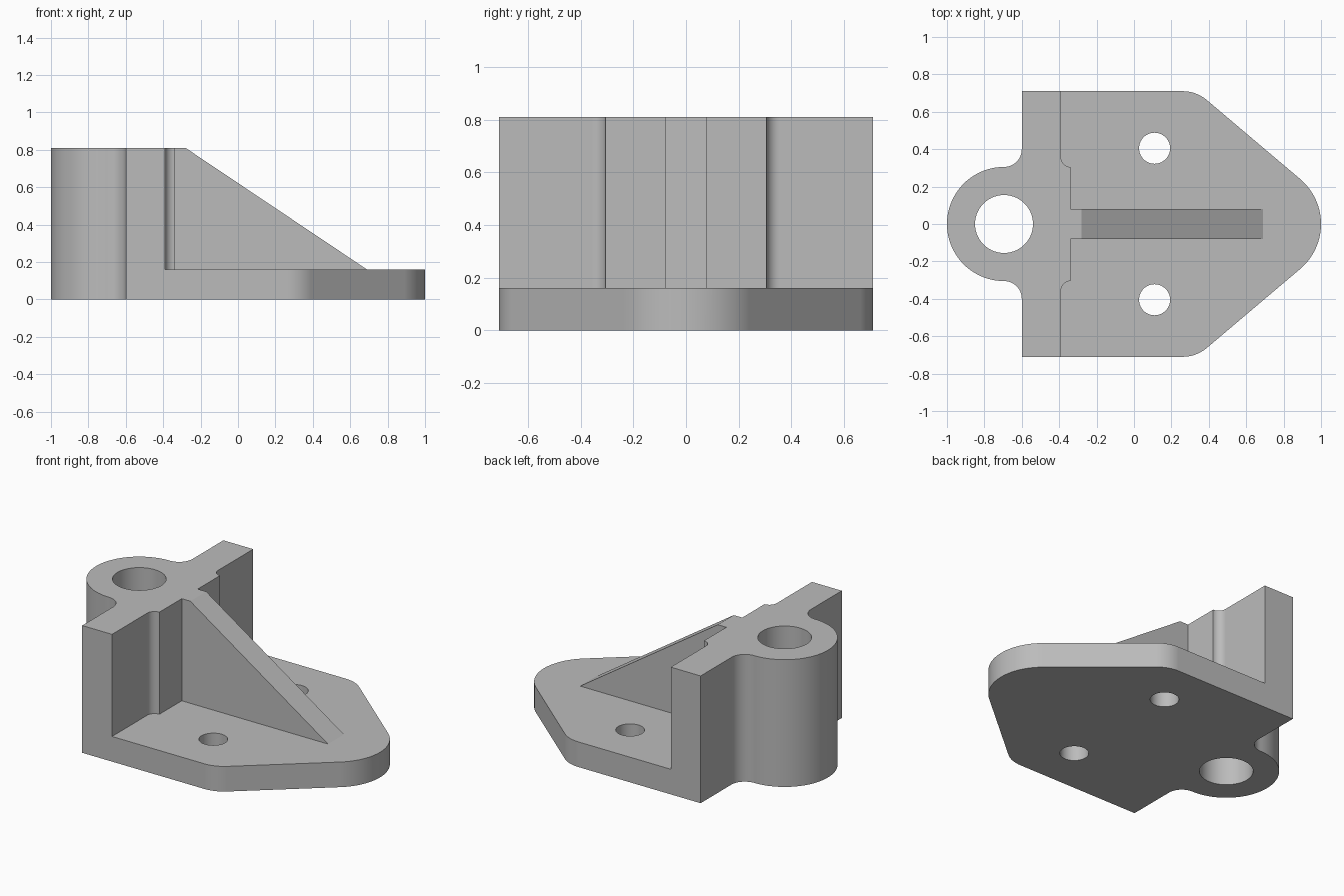
import bpy
import bmesh
from math import sin, cos, radians
from mathutils import Vector

cube = bpy.data.objects.get("Cube")
if cube:
    bpy.data.objects.remove(cube, do_unlink=True)

HEIGHT, PLATE = 0.81, 0.16      # wall height, base plate thickness
RIB = 0.08                      # half thickness of the rib
BOSS_X = -0.695                 # centre of the boss


def arc(cx, cy, r, start, end, steps):
    """Points along a circular arc, angles in degrees."""
    angles = [radians(start + (end - start) * i / steps) for i in range(steps + 1)]
    return [(cx + r * cos(a), cy + r * sin(a)) for a in angles]


def prism(name, outline, low, high, axis="z"):
    """Closed solid swept from an outline along z, or along y for an xz outline."""
    bm = bmesh.new()
    place = (lambda u, v: (u, v, low)) if axis == "z" else (lambda u, v: (u, low, v))
    sweep = Vector((0, 0, high - low) if axis == "z" else (0, high - low, 0))
    face = bm.faces.new([bm.verts.new(place(u, v)) for u, v in outline])
    top = bmesh.ops.extrude_face_region(bm, geom=[face])["geom"]
    bmesh.ops.translate(bm, vec=sweep, verts=[g for g in top if isinstance(g, bmesh.types.BMVert)])
    bmesh.ops.recalc_face_normals(bm, faces=bm.faces)
    mesh = bpy.data.meshes.new(name)
    bm.to_mesh(mesh)
    bm.free()
    obj = bpy.data.objects.new(name, mesh)
    bpy.context.collection.objects.link(obj)
    return obj


def mirrored(points):
    return [(x, -y) for x, y in points]


# Full-height block: rounded nose, sloped corners, filleted boss
half = (arc(0.685, 0, 0.315, 0, 49.6, 16)
        + arc(0.26, 0.51, 0.2, 49.6, 90, 12)
        + [(-0.6, 0.71)]
        + arc(BOSS_X, 0.4, 0.095, 0, -90, 12)
        + arc(BOSS_X, 0, 0.305, 90, 180, 28)[1:])
bracket = prism("bracket", half + mirrored(half[-2:0:-1]), 0, HEIGHT)

# Pockets beside the rib, leaving the wall with its filleted step
pocket = ([(-0.34, RIB), (2, RIB), (2, 1), (-0.39, 1)]
          + arc(-0.34, 0.355, 0.05, 180, 270, 10))
cutters = [prism("pocket_left_cutter", pocket, PLATE, 1),
           prism("pocket_right_cutter", mirrored(pocket), PLATE, 1)]

# Sloping top of the rib
slope = (HEIGHT - PLATE) / (0.69 + 0.28)
wedge = [(0.69, PLATE), (2, PLATE), (2, 1), (0.69 - (1 - PLATE) / slope, 1)]
cutters.append(prism("rib_slope_cutter", wedge, -0.1, 0.1, "y"))

# Boss bore and the two bolt holes
for name, x, y, r in (("bore", BOSS_X, 0, 0.155),
                      ("left_bolt_hole", 0.11, 0.405, 0.083),
                      ("right_bolt_hole", 0.11, -0.405, 0.083)):
    cutters.append(prism(name + "_cutter", arc(x, y, r, 0, 360, 56)[:-1], -0.1, 1))

bpy.ops.object.select_all(action="DESELECT")
bracket.select_set(True)
bpy.context.view_layer.objects.active = bracket
for cutter in cutters:
    cutter.hide_render = True
    cut = bracket.modifiers.new(cutter.name, "BOOLEAN")
    cut.operation = "DIFFERENCE"
    cut.solver = "EXACT"
    cut.object = cutter
    bpy.ops.object.modifier_apply(modifier=cut.name)
for cutter in cutters:
    bpy.data.objects.remove(cutter, do_unlink=True)

# Smooth curves with flat planes and crisp edges
bpy.ops.object.shade_smooth_by_angle(angle=radians(30))
weighted = bracket.modifiers.new("flat_planes", "WEIGHTED_NORMAL")
weighted.keep_sharp = True

# Single plain grey
grey = bpy.data.materials.new("plain grey")
grey.use_nodes = True
colour = (0.5, 0.5, 0.5, 1)
grey.diffuse_color = colour
grey.node_tree.nodes["Principled BSDF"].inputs["Base Color"].default_value = colour
bracket.data.materials.clear()
bracket.data.materials.append(grey)
for face in bracket.data.polygons:
    face.material_index = 0
